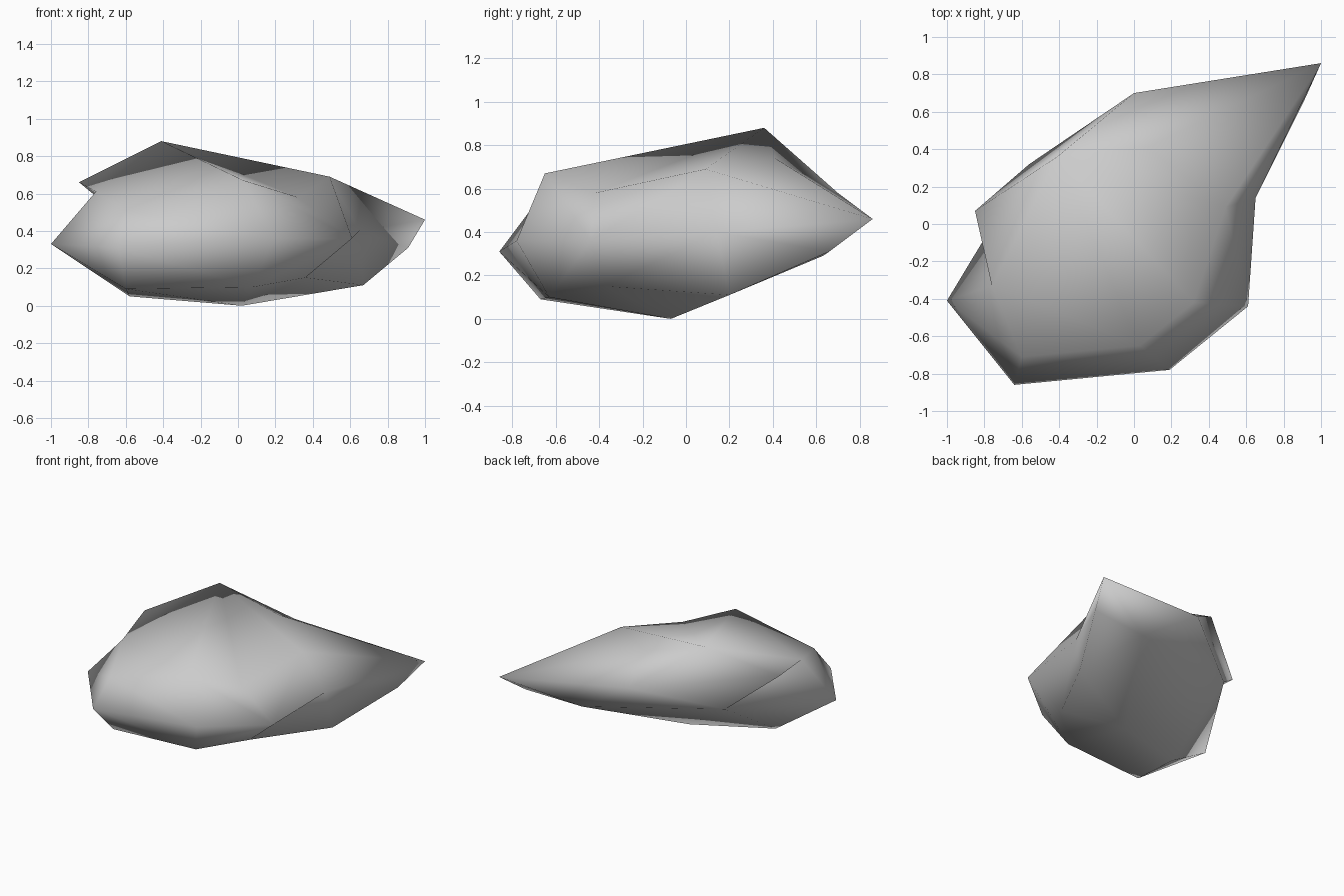
import bpy
import bmesh

cube = bpy.data.objects.get("Cube")
if cube:
    bpy.data.objects.remove(cube, do_unlink=True)

# Corner points of the rock
corners = {
    "tip": (1, .86, .46), "under_tip": (.91, .66, .31), "back_low": (.45, .63, .29),
    "back_top": (0, .7, .58), "back_ridge": (.07, .41, .74), "peak": (-.41, .36, .88),
    "shoulder": (.49, .09, .69), "flank": (.65, .14, .4), "flank_low": (.67, .2, .11),
    "side": (.61, -.44, .36), "side_top": (.32, -.42, .58), "side_low": (.36, -.37, .15),
    "front": (.19, -.78, .36), "front_top": (.03, -.65, .67), "front_low": (.08, -.63, .1),
    "brow": (-.6, -.71, .51), "chin": (-.64, -.86, .31), "chin_low": (-.6, -.67, .09),
    "nose": (-1, -.41, .33), "ledge": (-.76, -.33, .61), "overhang": (-.85, .07, .66),
    "hollow": (-.56, .32, .42), "base_side": (-.58, -.27, .05), "base": (.02, -.07, 0),
}

# Facets as fans: a hub, the corners around it, and whether the fan closes
fans = [
    ("front_top", "front side side_top peak ledge brow", True),
    ("base", "front_low side_low flank_low back_low hollow base_side chin_low", True),
    ("nose", "chin brow ledge hollow base_side chin_low", True),
    ("tip", "shoulder back_ridge back_top back_low under_tip flank", True),
    ("peak", "ledge overhang back_top back_ridge shoulder side_top", False),
    ("hollow", "ledge overhang back_top back_low", False),
    ("side", "side_top shoulder flank side_low front_low front", False),
    ("flank_low", "side_low flank under_tip back_low", False),
    ("chin", "brow front front_low chin_low", False),
]


def build_rock(name, material):
    bm = bmesh.new()
    verts = {key: bm.verts.new(co) for key, co in corners.items()}
    for hub, rim, closed in fans:
        ring = rim.split()
        if closed:
            ring.append(ring[0])
        for a, b in zip(ring, ring[1:]):
            bm.faces.new((verts[hub], verts[a], verts[b]))
    bmesh.ops.recalc_face_normals(bm, faces=bm.faces)
    for face in bm.faces:
        face.smooth = True
    mesh = bpy.data.meshes.new(name)
    bm.to_mesh(mesh)
    bm.free()
    mesh.materials.append(material)
    obj = bpy.data.objects.new(name, mesh)
    bpy.context.collection.objects.link(obj)
    return obj


# Plain grey stone
stone = bpy.data.materials.new("grey_stone")
stone.use_nodes = True
colour = (.6, .6, .6, 1)
stone.diffuse_color = colour
stone.node_tree.nodes["Principled BSDF"].inputs["Base Color"].default_value = colour

build_rock("rock", stone)
